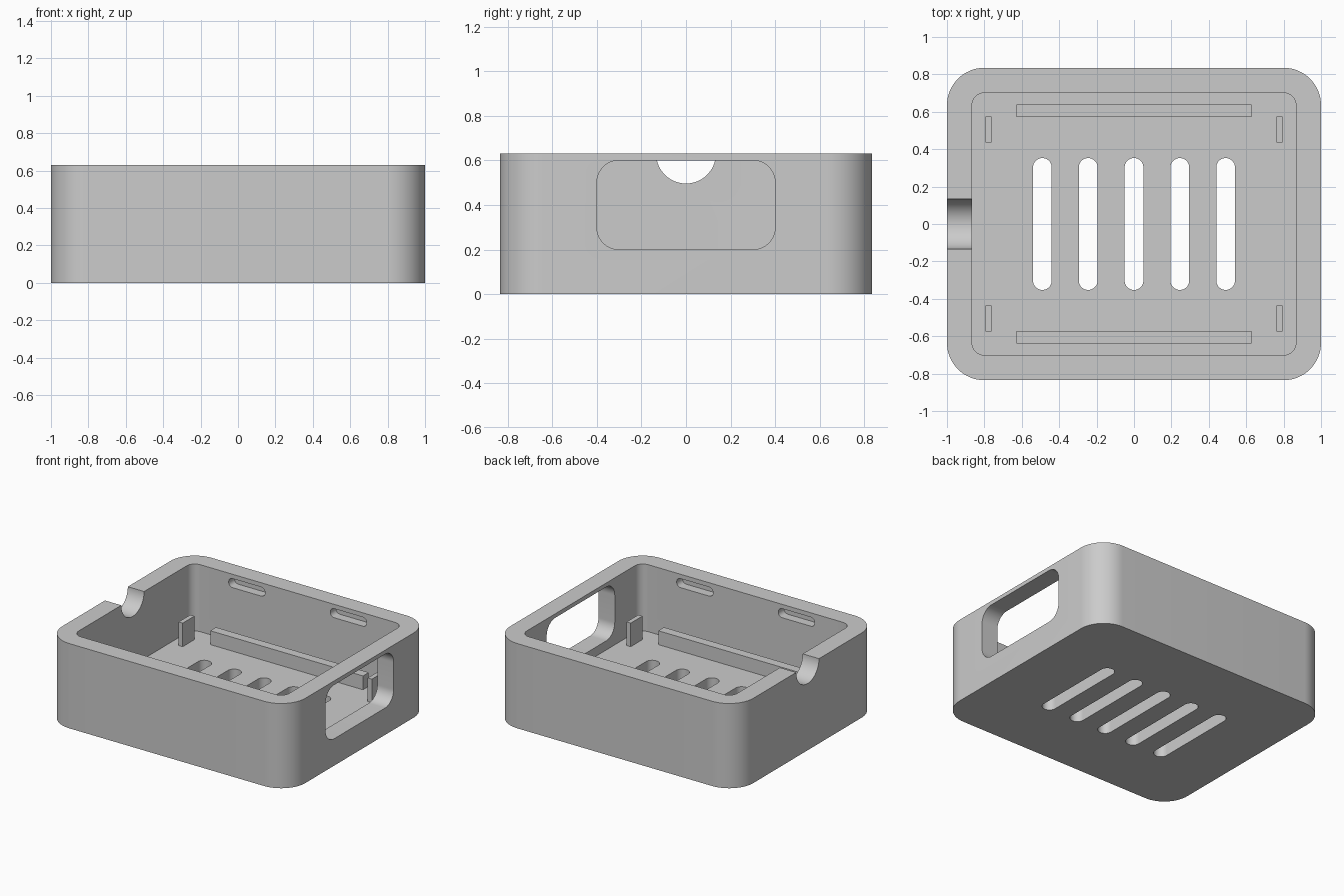
import bpy
import bmesh
import math

cube = bpy.data.objects.get("Cube")
if cube:
    bpy.data.objects.remove(cube)

WIDTH, DEPTH, HEIGHT = 2.0, 1.67, 0.63
WALL = 0.134
ROUND = 0.2
FLOOR = 0.132

grey = bpy.data.materials.new("plain grey")
grey.use_nodes = True
colour = (0.6, 0.6, 0.6, 1)
grey.diffuse_color = colour
grey.node_tree.nodes["Principled BSDF"].inputs["Base Color"].default_value = colour


def rounded_prism(name, axis, centre, size, radius, steps=16):
    """Rounded rectangle extruded along an axis; centre and size are xyz."""
    w = "xyz".index(axis)
    u, v = [i for i in range(3) if i != w]
    bm = bmesh.new()
    ring = []
    for k, (su, sv) in enumerate([(1, 1), (-1, 1), (-1, -1), (1, -1)]):
        for s in range(steps + 1 if radius else 1):
            a = (k + s / steps) * math.pi / 2
            p = [0, 0, 0]
            p[u] = centre[u] + su * (size[u] / 2 - radius) + radius * math.cos(a)
            p[v] = centre[v] + sv * (size[v] / 2 - radius) + radius * math.sin(a)
            p[w] = centre[w] - size[w] / 2
            ring.append(bm.verts.new(p))
    face = bm.faces.new(ring)
    top = bmesh.ops.extrude_face_region(bm, geom=[face])["geom"]
    offset = [0, 0, 0]
    offset[w] = size[w]
    bmesh.ops.translate(bm, vec=offset,
                        verts=[e for e in top if isinstance(e, bmesh.types.BMVert)])
    bmesh.ops.remove_doubles(bm, verts=bm.verts, dist=1e-5)
    bmesh.ops.recalc_face_normals(bm, faces=bm.faces)
    mesh = bpy.data.meshes.new(name)
    bm.to_mesh(mesh)
    bm.free()
    mesh.materials.append(grey)
    obj = bpy.data.objects.new(name, mesh)
    bpy.context.collection.objects.link(obj)
    return obj


# Outer shell
shell = rounded_prism("case_shell", "z", (0, 0, HEIGHT / 2), (WIDTH, DEPTH, HEIGHT), ROUND)
cutters = []


def cut(*args):
    cutters.append(rounded_prism("cutter", *args))


# Open cavity
cut("z", (0, 0, FLOOR + 0.5), (WIDTH - 2 * WALL, DEPTH - 2 * WALL, 1), ROUND - WALL)
# Floor vents
for i in range(-2, 3):
    cut("z", (i * 0.245, 0, 0.05), (0.1, 0.705, 0.4), 0.0499)
# Side window
cut("x", (1, 0, 0.4), (0.5, 0.8, 0.4), 0.1)
# Half-round cable notch in the opposite rim
cut("x", (-1, 0, HEIGHT), (0.5, 0.268, 0.268), 0.1339)
# Snap recesses inside the front and back walls
for sx in (-1, 1):
    for sy in (-1, 1):
        cut("y", (sx * 0.418, sy * (DEPTH / 2 - WALL), 0.564), (0.3, 0.134, 0.067), 0.0334)

for c in cutters:
    c.hide_render = True
    mod = shell.modifiers.new("cut", "BOOLEAN")
    mod.operation = "DIFFERENCE"
    mod.solver = "EXACT"
    mod.object = c

# Bake the cuts, then drop the cutters
bpy.context.view_layer.update()
baked = bpy.data.meshes.new_from_object(
    shell.evaluated_get(bpy.context.evaluated_depsgraph_get()))
shell.modifiers.clear()
shell.data = baked
for c in cutters:
    bpy.data.objects.remove(c)

bpy.ops.object.select_all(action="DESELECT")
shell.select_set(True)
bpy.context.view_layer.objects.active = shell
bpy.ops.object.shade_smooth_by_angle(angle=math.radians(30))


def stand(name, x, y, sx, sy, top):
    """Plain block rising from the floor."""
    base = FLOOR - 0.02
    rounded_prism(name, "z", (x, y, (base + top) / 2), (sx, sy, top - base), 0)


# Board rails and corner posts
for sy, end in ((-1, "front"), (1, "back")):
    stand(end + "_rail", 0, sy * 0.605, 1.256, 0.067, 0.235)
    for sx, side in ((-1, "right"), (1, "left")):
        stand(f"{end}_{side}_post", sx * 0.778, sy * 0.506, 0.034, 0.138, 0.307)
